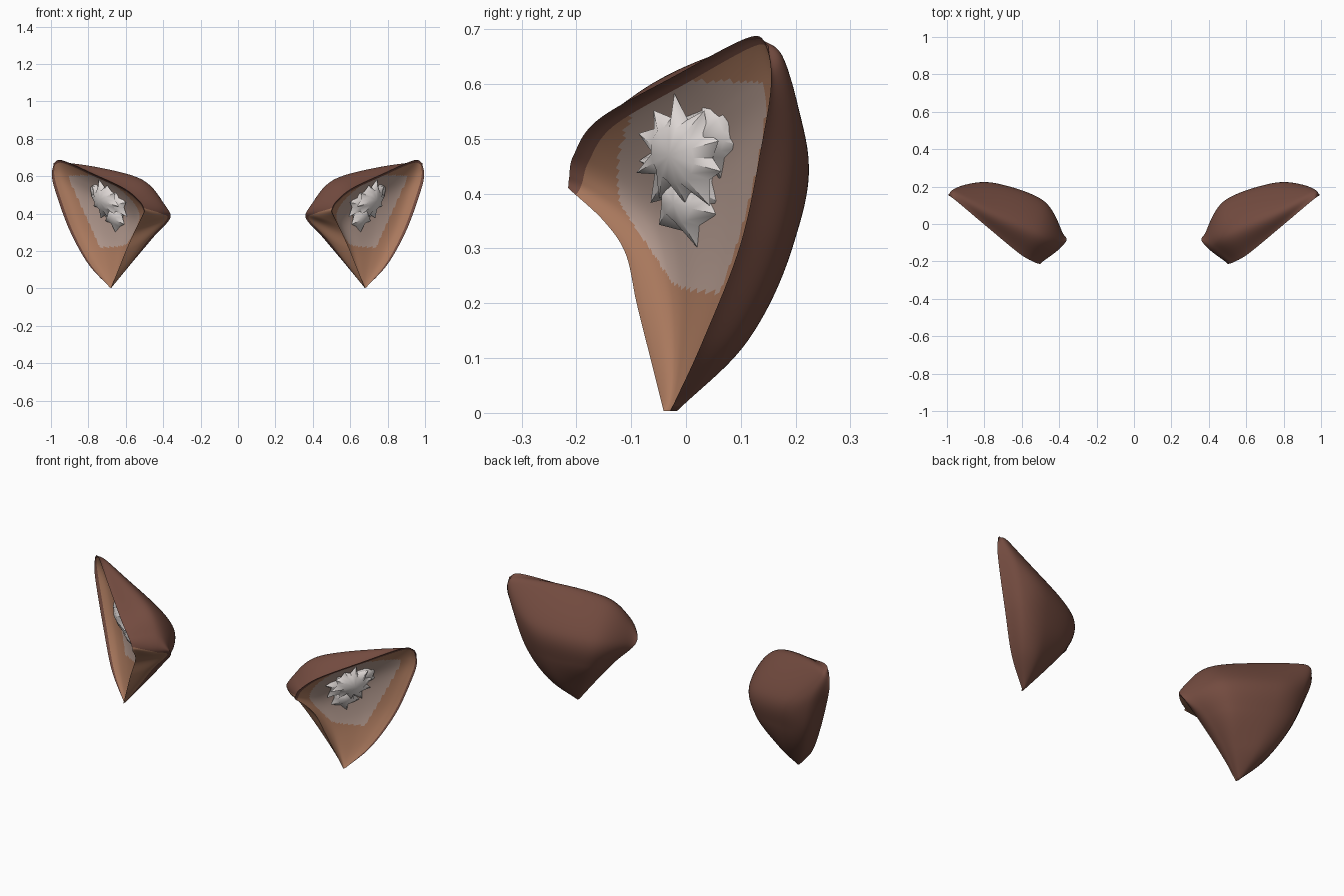
import bpy, bmesh, math, random
from mathutils import Vector

cube = bpy.data.objects.get("Cube")
if cube:
    bpy.data.objects.remove(cube, do_unlink=True)
random.seed(4)


def material(name, rgb):
    m = bpy.data.materials.new(name)
    m.use_nodes = True
    m.diffuse_color = (*rgb, 1)
    bsdf = next(n for n in m.node_tree.nodes if n.type == 'BSDF_PRINCIPLED')
    bsdf.inputs["Base Color"].default_value = (*rgb, 1)
    return m


brown = material("dark brown fur", (0.17, 0.07, 0.05))
tan = material("tan inner ear", (0.40, 0.19, 0.11))
pink = material("pale inner ear", (0.46, 0.33, 0.28))
white = material("white fluff", (0.75, 0.70, 0.68))

# Ribs of the ear shell: each runs from the bottom point to the front rim
RIBS = [
    # outer rim
    [(.68, -.03, 0), (.80, .03, .13), (.90, .10, .31), (.97, .14, .5), (.995, .155, .6), (.985, .15, .67)],
    # back, outer side
    [(.68, -.02, 0), (.78, .1, .14), (.85, .18, .31), (.90, .21, .5), (.95, .175, .65), (.94, .115, .685)],
    # back, middle
    [(.68, -.02, 0), (.70, .11, .13), (.72, .19, .3), (.74, .21, .47), (.77, .08, .645), (.78, -.02, .615)],
    # knee ridge
    [(.68, -.02, 0), (.6, .06, .13), (.52, .12, .28), (.48, .11, .43), (.52, -.04, .585), (.61, -.16, .535)],
    # inner corner
    [(.68, -.03, 0), (.575, 0, .13), (.46, 0, .27), (.38, -.05, .38), (.42, -.11, .48), (.53, -.205, .47)],
    # fold against the head
    [(.68, -.03, 0), (.58, -.04, .13), (.48, -.06, .26), (.38, -.08, .37), (.41, -.14, .4), (.505, -.213, .43)],
    # free edge of the flap
    [(.68, -.04, 0), (.64, -.065, .1), (.6, -.09, .2), (.56, -.11, .29), (.53, -.15, .35), (.5, -.215, .41)],
]
N = 72
OPENING = Vector((.62, -.78, -.07)).normalized()
DEPTH = 0.08


def spline(points, t):
    """Catmull-Rom through points, t from 0 to 1."""
    p = [Vector(q) for q in points]
    p = [2 * p[0] - p[1]] + p + [2 * p[-1] - p[-2]]
    f = t * (len(points) - 1)
    i = min(int(f), len(points) - 2)
    f -= i
    a, b, c, d = p[i:i + 4]
    return b + 0.5 * f * (c - a + f * (2 * a - 5 * b + 4 * c - d + f * (3 * (b - c) + d - a)))


def finish(bm, name, mats, side, angle):
    if side < 0:
        for v in bm.verts:
            v.co.x = -v.co.x
        bmesh.ops.reverse_faces(bm, faces=bm.faces[:])
    me = bpy.data.meshes.new(name)
    bm.to_mesh(me)
    bm.free()
    for m in mats:
        me.materials.append(m)
    ob = bpy.data.objects.new(name, me)
    bpy.context.collection.objects.link(ob)
    bpy.ops.object.select_all(action='DESELECT')
    bpy.context.view_layer.objects.active = ob
    ob.select_set(True)
    bpy.ops.object.shade_smooth_by_angle(angle=math.radians(angle))


def in_pale_patch(c):
    oval = ((c.y - .04) / .165) ** 2 + ((c.z - .43) / .21) ** 2
    tapered = c.z + 1.5 * c.y > .2 and c.x - .45 * c.z < .64
    return oval < 1 and c.z < .605 and tapered


def lining_point(rows, i, j):
    """Shallow dish stretched between the outer rim, front rim and flap edge."""
    u, v = i / N, j / N
    top = rows[N]
    across = rows[j][0].lerp(rows[j][N], u)
    across += v * (top[i] - top[0].lerp(top[N], u))
    return across - OPENING * DEPTH * (math.sin(math.pi * u) * math.sin(math.pi * v)) ** .7


def ear(side, name):
    bm = bmesh.new()
    rows = []
    for j in range(N + 1):
        t = 0.006 + 0.994 * j / N
        ring = [spline(r, t) for r in RIBS]
        rows.append([spline(ring, i / N) for i in range(N + 1)])
    outer = [[bm.verts.new(p) for p in row] for row in rows]
    # The lining shares its border with the shell
    inner = [[outer[j][i] if i in (0, N) or j == N else bm.verts.new(lining_point(rows, i, j))
              for i in range(N + 1)] for j in range(N + 1)]
    flap = N * (len(RIBS) - 2) / (len(RIBS) - 1)
    for j in range(N):
        for i in range(N):
            k = [(j, i), (j, i + 1), (j + 1, i + 1), (j + 1, i)]
            f = bm.faces.new([outer[a][b] for a, b in k])
            f.material_index = 1 if i >= flap else 0
            f = bm.faces.new([inner[a][b] for a, b in reversed(k)])
            if i > 1 and j < N - 3:
                f.material_index = 2 if in_pale_patch(f.calc_center_median()) else 1
    # Close the bottom point
    bm.faces.new(outer[0] + inner[0][-2:0:-1])
    bmesh.ops.recalc_face_normals(bm, faces=bm.faces[:])
    finish(bm, name, [brown, tan, pink], side, 80)


# Fluff: overlapping domed star tufts facing out of the ear
OUT = Vector((.8, -.6, -.05)).normalized()
UP = Vector((.42, .15, .88)).normalized()
ACROSS = OUT.cross(UP)
TUFTS = [  # up, across, depth, radius, spikes
    (.08, -.035, -.02, .085, 6),
    (.02, .01, .015, .105, 10),
    (-.075, 0, -.01, .075, 6),
    (-.02, .02, -.02, .11, 9),
]


def fluff_shape():
    shape = []
    for up, across, depth, radius, spikes in TUFTS:
        c = Vector((.705, .0, .45)) + UP * up + ACROSS * across + OUT * depth
        rings = [[], []]
        for k in range(spikes * 2):
            a = math.pi * (k + random.uniform(-.25, .25)) / spikes
            r = radius * (random.uniform(.9, 1.2) if k % 2 else random.uniform(.65, .78))
            d = UP * math.cos(a) + ACROSS * math.sin(a)
            rings[0].append(c + d * radius * .5 + OUT * .02)
            rings[1].append(c + d * r - OUT * (.005 if k % 2 else .015))
        shape.append((c + OUT * .03, rings))
    return shape


def fluff(side, name, shape):
    bm = bmesh.new()
    for top, rings in shape:
        t = bm.verts.new(top)
        a, b = [[bm.verts.new(p) for p in ring] for ring in rings]
        for k in range(len(a)):
            m = (k + 1) % len(a)
            bm.faces.new((t, a[m], a[k]))
            bm.faces.new((a[k], a[m], b[m], b[k]))
    for f in bm.faces:
        f.normal_update()
        if f.normal.dot(OUT) < 0:
            f.normal_flip()
    finish(bm, name, [white], side, 60)


tufts = fluff_shape()
for side, label in ((1, "left"), (-1, "right")):
    ear(side, label + "_ear")
    fluff(side, label + "_fluff", tufts)
